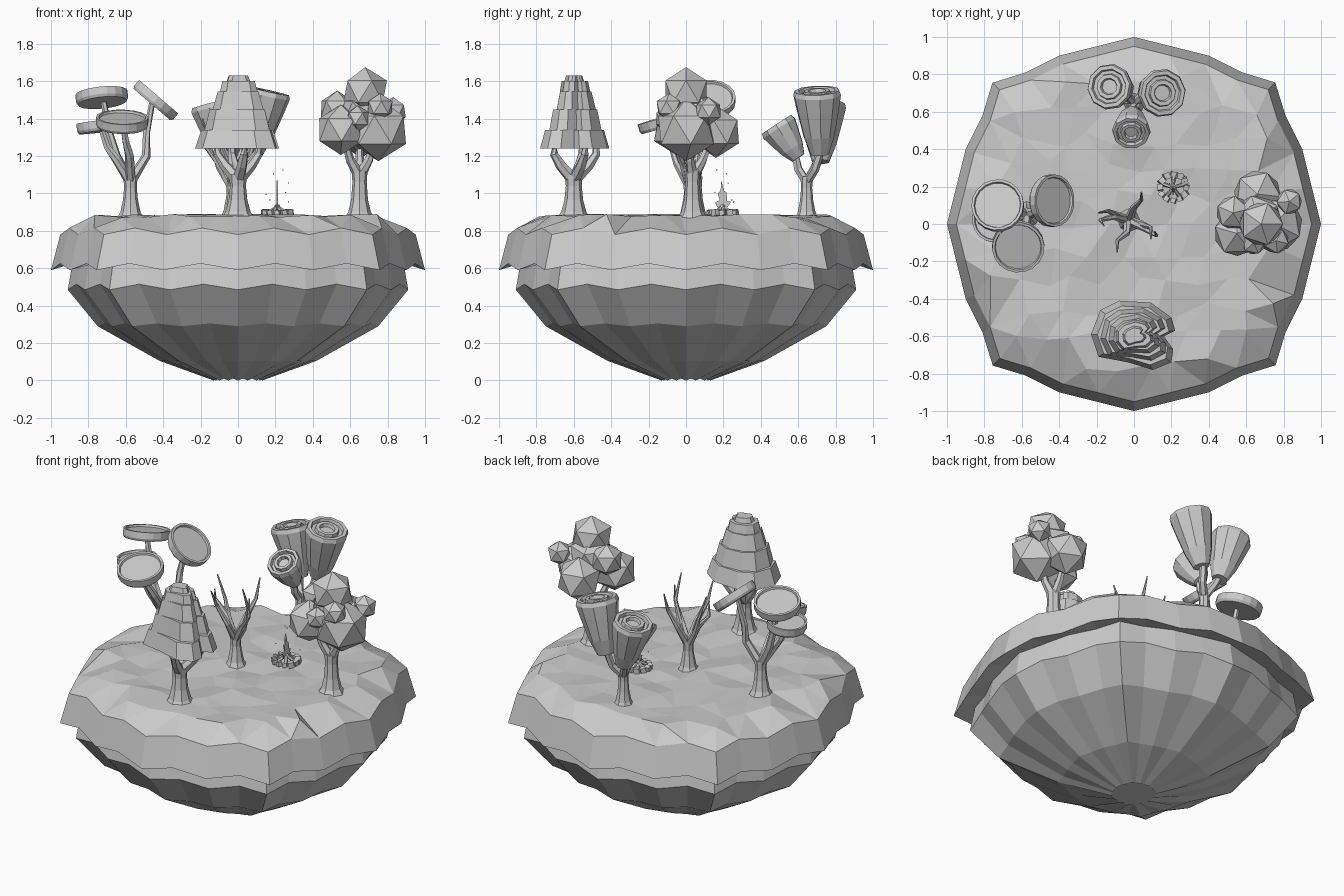
import bpy, bmesh, math, random
from math import sin, cos, pi
from mathutils import Vector, Matrix
from mathutils.geometry import delaunay_2d_cdt

random.seed(4)
if "Cube" in bpy.data.objects:
    bpy.data.objects.remove(bpy.data.objects["Cube"])

grey = bpy.data.materials.new("clay_grey")
grey.use_nodes = True
COLOUR = (0.6, 0.6, 0.6, 1)
grey.diffuse_color = COLOUR
grey.node_tree.nodes["Principled BSDF"].inputs["Base Color"].default_value = COLOUR
GROUND = 0.885


def finish(name, bm):
    bmesh.ops.recalc_face_normals(bm, faces=bm.faces)
    mesh = bpy.data.meshes.new(name)
    bm.to_mesh(mesh)
    bm.free()
    mesh.materials.append(grey)
    ob = bpy.data.objects.new(name, mesh)
    bpy.context.collection.objects.link(ob)
    return ob


def loft(bm, rings, cap_start=True, cap_end=True):
    """Skin a list of equal-length point rings."""
    vs = [[bm.verts.new(p) for p in ring] for ring in rings]
    n = len(vs[0])
    for a, b in zip(vs, vs[1:]):
        for i in range(n):
            j = (i + 1) % n
            bm.faces.new((a[i], a[j], b[j], b[i]))
    if cap_start:
        bm.faces.new(vs[0])
    if cap_end:
        bm.faces.new(vs[-1])


def circle(centre, axis, r, n):
    rot = Vector(axis).to_track_quat('Z', 'Y')
    return [Vector(centre) + rot @ Vector((r * cos(2 * pi * i / n), r * sin(2 * pi * i / n), 0))
            for i in range(n)]


def lathe(name, base, axis, profile, n):
    """Turn a (radius, height) profile about a tilted axis."""
    axis = Vector(axis).normalized()
    bm = bmesh.new()
    loft(bm, [circle(Vector(base) + axis * h, axis, r, n) for r, h in profile])
    return finish(name, bm)


def limb(bm, path, r0, r1, n=6):
    """Tapered tube along a path."""
    pts = [Vector(p) for p in path]
    rings = []
    for i, p in enumerate(pts):
        d = pts[min(i + 1, len(pts) - 1)] - pts[max(i - 1, 0)]
        rings.append(circle(p, d, r0 + (r1 - r0) * i / (len(pts) - 1), n))
    loft(bm, rings)


def tree_wood(name, x, y, fork_z, r, branches, tip=0.016):
    """Flared trunk plus branches that start at the fork."""
    bm = bmesh.new()
    rings = [(r * 1.9, GROUND - .025), (r * 1.35, GROUND + .015), (r, GROUND + .08),
             (r * .85, fork_z - .06), (r * .95, fork_z)]
    loft(bm, [circle((x, y, z), (0, 0, 1), k, 8) for k, z in rings])
    for b in branches:
        limb(bm, [(x, y, fork_z - .03)] + b, r * .7, tip)
    return finish(name, bm)


# Island outline: one eighth, mirrored round to the full squarish ring
eighth = [(0, 1), (.2, .95), (.4, .9), (.58, .81), (.755, .757)]
quarter = eighth + [(y, x) for x, y in eighth[-2:0:-1]]
outline = []
for k in range(4):
    turn = Matrix.Rotation(-k * pi / 2, 2)
    outline += [turn @ Vector(p) for p in quarter]


def island_ring(scale, z, wave=0.0):
    return [Vector((p.x * scale, p.y * scale, z + wave * (i % 2))) for i, p in enumerate(outline)]


# Turf skirt with a wavy lower lip
bm = bmesh.new()
loft(bm, [island_ring(.88, .64), island_ring(1, .59, .035), island_ring(.95, .78, .035)],
     False, False)
finish("turf_skirt", bm)

# Faceted turf top
rim = island_ring(.95, .78, .035)
inner = []
for i in range(-5, 6):
    for j in range(-5, 6):
        x = i * .16 + (j % 2) * .08 + random.uniform(-.04, .04)
        y = j * .15 + random.uniform(-.04, .04)
        if (abs(x) ** 3 + abs(y) ** 3) ** (1 / 3) < .79:
            inner.append(Vector((x, y, GROUND + random.uniform(-.02, .005))))
pts = rim + inner
edges = [(i, (i + 1) % len(rim)) for i in range(len(rim))]
flat, _, tris, *_ = delaunay_2d_cdt([p.xy for p in pts], edges, [], 1, 1e-5)
bm = bmesh.new()
vs = [bm.verts.new(p) for p in pts]
for t in tris:
    bm.faces.new([vs[i] for i in t])
finish("turf_top", bm)

# Rock bowl under the turf
bm = bmesh.new()
loft(bm, [island_ring(.88, .66), island_ring(.91, .485, .03), island_ring(.75, .29, .015),
          island_ring(.42, .105), island_ring(.13, 0, .01)])
finish("rock_base", bm)

# Disc tree
tree_wood("disc_tree_wood", -.575, .05, 1.09, .04, [
    [(-.65, .07, 1.2), (-.69, .08, 1.33), (-.72, .09, 1.5)],
    [(-.49, .08, 1.2), (-.49, .1, 1.32), (-.46, .12, 1.48)],
    [(-.58, -.04, 1.2), (-.6, -.08, 1.28), (-.615, -.11, 1.37)],
    [(-.65, .02, 1.18), (-.7, .02, 1.25), (-.73, .02, 1.34)]])
discs = [((-.725, .09, 1.485), (-.1, .25, 1), .14), ((-.46, .125, 1.475), (.65, 0, .76), .14),
         ((-.62, -.11, 1.355), (.02, -.3, 1), .14), ((-.74, .02, 1.33), (-.12, .05, 1), .12)]
for k, (base, axis, r) in enumerate(discs):
    lathe(f"disc_leaf_{k + 1}", base, axis,
          [(r * .94, 0), (r, .015), (r, .055), (r * .9, .055), (r * .87, .043)], 18)

# Tiered tree
tree_wood("tiered_tree_wood", 0, -.6, 1.1, .05, [
    [(s * .07, -.6 + t, 1.15), (s * .11, -.6 + 1.5 * t, 1.21), (s * .11, -.6 + 1.5 * t, 1.28)]
    for s, t in ((1, .04), (-1, .03), (.3, -.07), (-.3, .08))])
lobes = [(-.08, .19), (.09, .18), (.2, .1), (.22, .03), (.16, 0), (.21, -.07), (.2, -.14),
         (.1, -.18), (-.03, -.14), (-.19, -.11), (-.23, .01), (-.18, .14)]
tiers = [(1.24, 1.34, 1, .85), (1.34, 1.45, .78, .66), (1.45, 1.545, .6, .48),
         (1.545, 1.6, .44, .38), (1.6, 1.63, .27, .22)]
for k, (z0, z1, s0, s1) in enumerate(tiers):
    bm = bmesh.new()
    turn = Matrix.Rotation(.12 * k, 2)
    rings = []
    for z, s in ((z0, s0), (z1, s1)):
        ring = [turn @ Vector(p) * s for p in lobes]
        rings.append([(p.x, p.y - .6, z) for p in ring])
    loft(bm, rings)
    finish(f"leaf_tier_{k + 1}", bm)

# Round-leaf tree
tree_wood("round_tree_wood", .65, .035, 1.12, .045, [
    [(.6, .01, 1.18), (.57, -.02, 1.28)], [(.7, .02, 1.18), (.73, .02, 1.28)],
    [(.65, .09, 1.18), (.65, .13, 1.28)]])
clumps = [(.68, .0, 1.545, .13), (.75, -.0, 1.34, .168), (.55, -.05, 1.34, .135),
          (.66, .16, 1.33, .14), (.83, .12, 1.44, .075), (.53, .06, 1.45, .1),
          (.76, -.09, 1.46, .075), (.66, .03, 1.43, .14), (.64, -.1, 1.4, .07)]
for k, (x, y, z, r) in enumerate(clumps):
    bm = bmesh.new()
    m = Matrix.Translation((x, y, z)) @ Matrix.Rotation(k * .8, 4, 'Z')
    bmesh.ops.create_icosphere(bm, subdivisions=1, radius=r, matrix=m)
    finish(f"leaf_clump_{k + 1}", bm)

# Cup tree: each cup runs from its foot to its stepped mouth
tree_wood("cup_tree_wood", 0, .645, 1.09, .035, [
    [(.05, .69, 1.13), (.07, .72, 1.23)], [(-.04, .69, 1.14), (-.06, .72, 1.2)],
    [(-.01, .6, 1.13), (-.01, .585, 1.2)]], .022)
cup = [(.05, 0), (.085, .1), (.115, .24), (.13, .32), (.122, .345), (.1, .345), (.094, .325),
       (.075, .325), (.07, .345), (.048, .345), (.042, .325), (.02, .325)]
cups = [((.08, .715, 1.21), (.155, .70, 1.55), 1), ((-.055, .72, 1.17), (-.135, .735, 1.48), .95),
        ((-.01, .6, 1.19), (-.015, .49, 1.36), .8)]
for k, (foot, mouth, s) in enumerate(cups):
    axis = Vector(mouth) - Vector(foot)
    stretch = axis.length / .345
    lathe(f"cup_leaf_{k + 1}", foot, axis,
          [(r * s, (h if h < .32 else .32 + (h - .32) / stretch) * stretch) for r, h in cup], 10)

# Bare tree with twigs
tree_wood("bare_tree", -.03, .02, 1.06, .036, [
    [(-.1, .05, 1.14), (-.14, .07, 1.25), (-.19, .06, 1.4)],
    [(-.11, .04, 1.17), (-.18, .02, 1.26), (-.16, -.01, 1.34)],
    [(.04, .0, 1.13), (.09, -.02, 1.28), (.09, -.08, 1.43)],
    [(.05, -.02, 1.16), (.12, -.06, 1.25), (.11, -.04, 1.36)],
    [(-.04, -.05, 1.16), (-.09, -.09, 1.28), (-.09, -.15, 1.4)],
    [(.0, .09, 1.17), (.04, .13, 1.28), (.04, .17, 1.4)]], .004)

# Campfire: stone ring, logs, flame sheet and sparks
FIRE = Vector((.21, .195, GROUND))
bm = bmesh.new()
for i in range(12):
    a = i * pi / 6
    m = (Matrix.Translation(FIRE + Vector((.07 * cos(a), .07 * sin(a), .012)))
         @ Matrix.Rotation(a + random.uniform(-.4, .4), 4, 'Z') @ Matrix.Rotation(.2, 4, 'X'))
    bmesh.ops.create_cube(bm, size=random.uniform(.026, .034), matrix=m)
finish("fire_stones", bm)
bm = bmesh.new()
for i in range(5):
    a = i * 2 * pi / 5 + .3
    out = Vector((cos(a), sin(a), 0))
    limb(bm, [FIRE + out * .055 + Vector((0, 0, .01)), FIRE - out * .012 + Vector((0, 0, .05))],
         .011, .009)
finish("fire_logs", bm)
bm = bmesh.new()
flame = [(-.02, .03), (.02, .03), (.045, .07), (.025, .075), (.022, .12), (.008, .13),
         (-.006, .185), (-.01, .13), (-.025, .115), (-.015, .08), (-.04, .065)]
loft(bm, [[FIRE + Vector((d, y, z)) for y, z in flame] for d in (-.004, .004)])
finish("flame", bm)
bm = bmesh.new()
for x, y, z in [(.03, -.03, .24), (-.02, .02, .22), (.06, .03, .17), (-.06, -.02, .11),
                (.045, -.04, .12), (-.04, .05, .08), (.06, .06, .07)]:
    bmesh.ops.create_icosphere(bm, subdivisions=1, radius=.004,
                               matrix=Matrix.Translation(FIRE + Vector((x, y, z))))
finish("sparks", bm)
